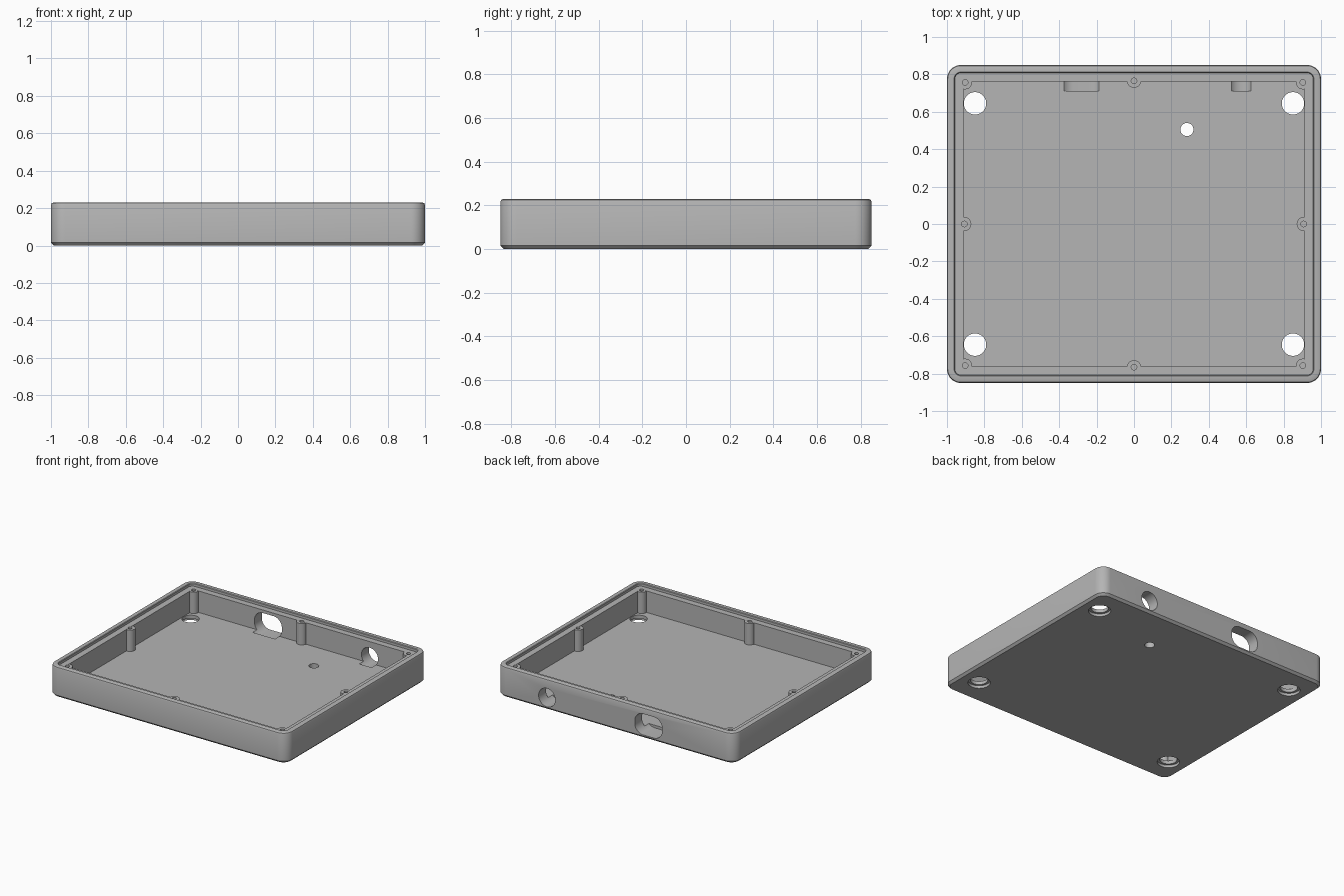
import bpy, bmesh, math

cube = bpy.data.objects.get("Cube")
if cube:
    bpy.data.objects.remove(cube, do_unlink=True)

# Single plastic colour
grey = bpy.data.materials.new("grey_plastic")
grey.use_nodes = True
colour = (0.46, 0.46, 0.46, 1)
grey.diffuse_color = colour
grey.node_tree.nodes["Principled BSDF"].inputs["Base Color"].default_value = colour


def rounded_outline(hx, hy, r, z, steps=10):
    """Counter-clockwise rounded rectangle; a circle when hx = hy = r."""
    points = []
    for quarter, (sx, sy) in enumerate(((1, 1), (-1, 1), (-1, -1), (1, -1))):
        for i in range(steps + 1):
            a = math.pi / 2 * (quarter + i / steps)
            points.append((sx * (hx - r) + r * math.cos(a),
                           sy * (hy - r) + r * math.sin(a), z))
    return points


def loft(name, rings, location=(0, 0, 0), rotation=(0, 0, 0)):
    """Closed solid skinned through rings of (half x, half y, radius, z)."""
    bm = bmesh.new()
    loops = [[bm.verts.new(p) for p in rounded_outline(*ring)] for ring in rings]
    count = len(loops[0])
    for low, high in zip(loops, loops[1:]):
        for i in range(count):
            j = (i + 1) % count
            bm.faces.new((low[i], low[j], high[j], high[i]))
    bm.faces.new(loops[0][::-1])
    bm.faces.new(loops[-1])
    bmesh.ops.remove_doubles(bm, verts=bm.verts, dist=0.00001)
    bmesh.ops.recalc_face_normals(bm, faces=bm.faces)
    mesh = bpy.data.meshes.new(name)
    bm.to_mesh(mesh)
    bm.free()
    mesh.materials.append(grey)
    obj = bpy.data.objects.new(name, mesh)
    bpy.context.collection.objects.link(obj)
    obj.location, obj.rotation_euler = location, rotation
    return obj


def round_solid(name, sections, location):
    return loft(name, [(r, r, r, z) for r, z in sections], location)


def combine(target, tool, operation):
    """Apply a boolean and discard the helper."""
    tool.hide_render = True
    bpy.context.view_layer.update()
    mod = target.modifiers.new(tool.name, "BOOLEAN")
    mod.object, mod.operation, mod.solver = tool, operation, "EXACT"
    bpy.context.view_layer.objects.active = target
    bpy.ops.object.modifier_apply(modifier=mod.name)
    bpy.data.objects.remove(tool, do_unlink=True)


# Tray shell: chamfered base, rounded rim, lid ledge, inner wall and floor
W, D, H, R = 1.0, 0.85, 0.23, 0.075
LEDGE, FLOOR = 0.208, 0.045
shell_profile = [(0.016, 0), (0, 0.016), (0, H - 0.014), (0.004, H - 0.004), (0.014, H),
                 (0.038, H), (0.042, H - 0.004), (0.042, LEDGE),
                 (0.088, LEDGE), (0.088, FLOOR)]
tray = loft("tray", [(W - i, D - i, max(R - i, 0.012), z) for i, z in shell_profile])

# Screw posts along the walls and in the corners
posts = [(0, 0.765), (0, -0.765), (0.907, 0), (-0.907, 0)]
posts += [(sx * 0.903, sy * 0.757) for sx in (1, -1) for sy in (1, -1)]
for x, y in posts:
    combine(tray, round_solid("post", [(0.037, 0.03), (0.037, LEDGE - 0.0005)], (x, y, 0)), "UNION")
for x, y in posts:
    combine(tray, round_solid("screw_hole", [(0.015, 0.08), (0.015, 0.3)], (x, y, 0)), "DIFFERENCE")

# Stepped holes for the feet, and a small button hole
foot = [(0.077, -0.05), (0.077, 0.02), (0.06, 0.02), (0.06, 0.1)]
for sx in (1, -1):
    for sy in (1, -1):
        combine(tray, round_solid("foot_hole", foot, (sx * 0.85, sy * 0.645, 0)), "DIFFERENCE")
combine(tray, round_solid("button_hole", [(0.035, -0.05), (0.035, 0.1)], (0.283, 0.505, 0)), "DIFFERENCE")

# Cable openings through the back wall, running slightly into the floor
for name, x, z, hx, hy, r in (("round_port", 0.573, 0.092, 0.07, 0.07, 0.07),
                              ("slot_port", -0.28, 0.105, 0.115, 0.08, 0.07)):
    port = loft(name, [(hx, hy, r, -0.1), (hx, hy, r, 0.1)], (x, 0.81, z), (math.pi / 2, 0, 0))
    combine(tray, port, "DIFFERENCE")

bpy.ops.object.select_all(action="DESELECT")
tray.select_set(True)
bpy.context.view_layer.objects.active = tray
bpy.ops.object.shade_smooth_by_angle(angle=math.radians(30))
